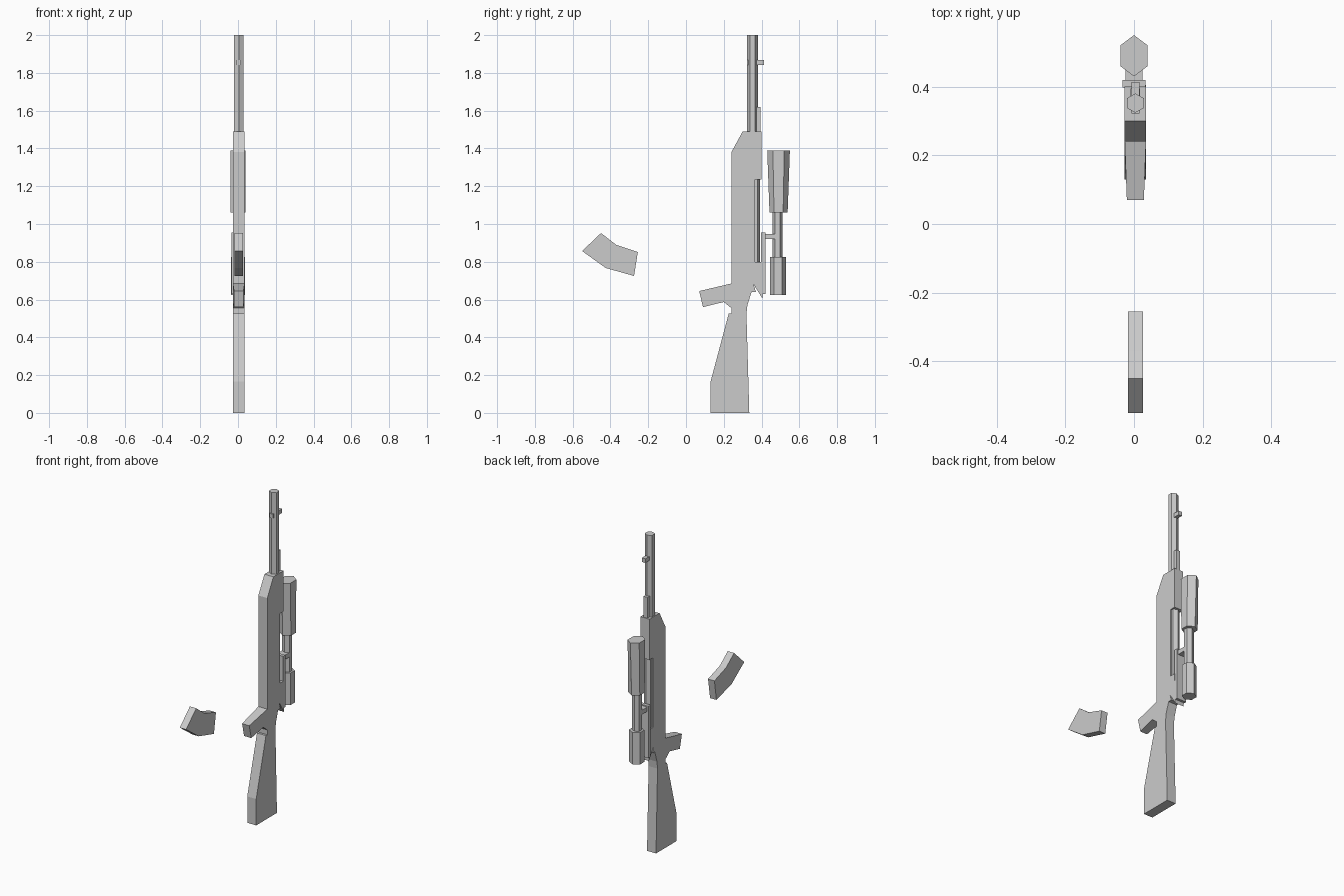
import bpy, bmesh, math
from mathutils import Vector

cube = bpy.data.objects.get("Cube")
if cube:
    bpy.data.objects.remove(cube, do_unlink=True)

CX = 0.004  # middle plane of the rifle

grey = bpy.data.materials.new("plain_grey")
grey.use_nodes = True
colour = (0.6, 0.6, 0.6, 1)
grey.diffuse_color = colour
grey.node_tree.nodes["Principled BSDF"].inputs["Base Color"].default_value = colour


def finish(name, bm):
    bmesh.ops.recalc_face_normals(bm, faces=bm.faces)
    mesh = bpy.data.meshes.new(name)
    bm.to_mesh(mesh)
    bm.free()
    mesh.materials.append(grey)
    obj = bpy.data.objects.new(name, mesh)
    bpy.context.collection.objects.link(obj)
    return obj


def slab(name, profile, half, cx=CX, narrow=None):
    """Extrude a (y, z) profile sideways; narrow(y) scales the half width."""
    bm = bmesh.new()
    face = bm.faces.new([bm.verts.new((-half, y, z)) for y, z in profile])
    new = bmesh.ops.extrude_face_region(bm, geom=[face])["geom"]
    bmesh.ops.translate(bm, vec=(2 * half, 0, 0),
                        verts=[g for g in new if isinstance(g, bmesh.types.BMVert)])
    for v in bm.verts:
        if narrow:
            v.co.x *= narrow(v.co.y)
        v.co.x += cx
    return finish(name, bm)


def box(name, half, y0, y1, z0, z1, cx=CX):
    return slab(name, [(y0, z0), (y1, z0), (y1, z1), (y0, z1)], half, cx)


def hex_tube(name, cx, cy, half, r0, r1, z0, z1):
    """Upright six-sided tube with points along y, radius r0 below and r1 above."""
    bm = bmesh.new()
    rings = []
    for r, z in ((r0, z0), (r1, z1)):
        rings.append([bm.verts.new((cx + half * math.sin(a) / math.sin(math.pi / 3),
                                    cy + r * math.cos(a), z))
                      for a in (i * math.pi / 3 for i in range(6))])
    low, high = rings
    bm.faces.new(low)
    bm.faces.new(high)
    for i in range(6):
        j = (i + 1) % 6
        bm.faces.new((low[i], low[j], high[j], high[i]))
    return finish(name, bm)


# Receiver with pistol grip, bolt slot and lower spur
slab("receiver", [
    (0.30, 1.49), (0.24, 1.38), (0.24, 0.685), (0.07, 0.645), (0.09, 0.56),
    (0.20, 0.587), (0.24, 0.555), (0.24, 0.525), (0.32, 0.525), (0.325, 0.57),
    (0.347, 0.64), (0.37, 0.64), (0.358, 0.68), (0.405, 0.605), (0.40, 0.80),
    (0.365, 0.80), (0.365, 1.235), (0.40, 1.235), (0.40, 1.49)],
    0.031, narrow=lambda y: 0.8 if y < 0.1 else 1)

# Stock
slab("stock", [(0.13, 0), (0.335, 0), (0.32, 0.525), (0.226, 0.525), (0.13, 0.165)], 0.031)

# Barrel, bolt and sights
hex_tube("barrel", CX, 0.352, 0.025, 0.028, 0.028, 1.45, 2.0)
hex_tube("bolt", CX, 0.364, 0.023, 0.027, 0.027, 0.79, 1.245)
box("barrel_lug", 0.014, 0.365, 0.395, 1.48, 1.62)
box("front_sight", 0.012, 0.322, 0.413, 1.842, 1.868)

# Scope and its mount
hex_tube("scope_objective", 0, 0.49, 0.04, 0.048, 0.06, 1.06, 1.39)
hex_tube("scope_tube", 0, 0.485, 0.025, 0.026, 0.026, 0.82, 1.07)
hex_tube("scope_eyepiece", 0, 0.487, 0.037, 0.043, 0.043, 0.625, 0.825)
box("scope_rail", 0.034, 0.398, 0.42, 0.63, 0.955, 0)
box("scope_bracket", 0.025, 0.415, 0.475, 0.92, 0.948, 0)

# Detached magazine
slab("magazine", [(-0.45, 0.952), (-0.37, 0.89), (-0.255, 0.852),
                  (-0.275, 0.725), (-0.425, 0.767), (-0.55, 0.857)], 0.022)
